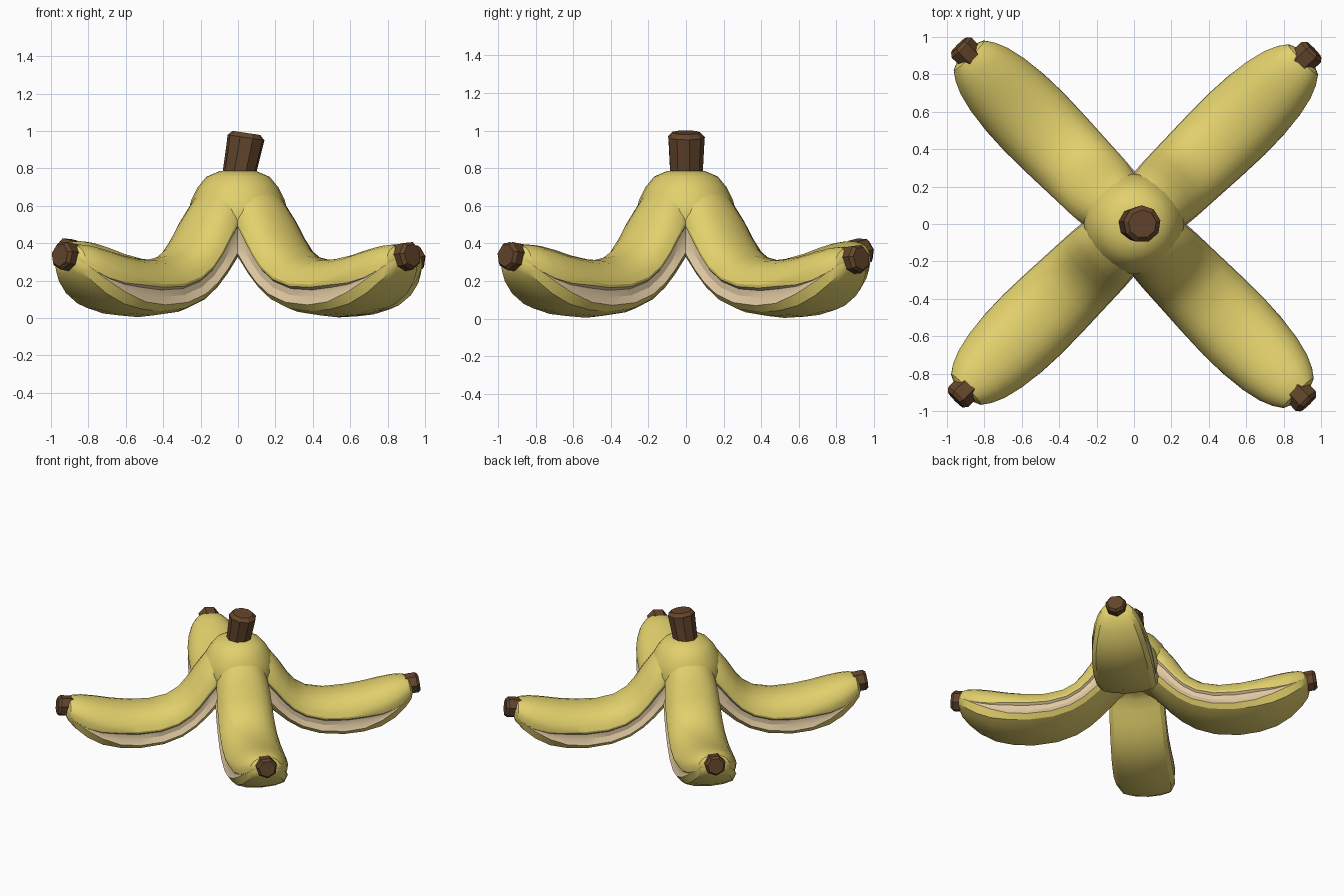
import bpy, bmesh, math
from mathutils import Vector, Matrix

cube = bpy.data.objects.get("Cube")
if cube:
    bpy.data.objects.remove(cube, do_unlink=True)


def make_material(name, rgb):
    mat = bpy.data.materials.new(name)
    mat.use_nodes = True
    color = (*rgb, 1.0)
    mat.diffuse_color = color
    bsdf = next(n for n in mat.node_tree.nodes if n.type == 'BSDF_PRINCIPLED')
    bsdf.inputs["Base Color"].default_value = color
    bsdf.inputs["Roughness"].default_value = 0.8
    return mat


YELLOW = make_material("peel_yellow", (0.76, 0.63, 0.15))
CREAM = make_material("inner_cream", (0.74, 0.58, 0.36))
BROWN = make_material("stalk_brown", (0.125, 0.06, 0.024))


def loft(name, rings, materials, slot_rule=None, matrix=None):
    """Skin a list of equal-sized rings, cap both ends and colour faces by rule."""
    bm = bmesh.new()
    loops = [[bm.verts.new(p) for p in ring] for ring in rings]
    count = len(rings[0])
    for row, (a, b) in enumerate(zip(loops, loops[1:])):
        for i in range(count):
            j = (i + 1) % count
            face = bm.faces.new((a[i], a[j], b[j], b[i]))
            if slot_rule:
                face.material_index = slot_rule(row, i)
    bm.faces.new(loops[0])
    bm.faces.new(loops[-1])
    if matrix:
        bm.transform(matrix)
    bmesh.ops.recalc_face_normals(bm, faces=bm.faces)
    mesh = bpy.data.meshes.new(name)
    bm.to_mesh(mesh)
    bm.free()
    for mat in materials:
        mesh.materials.append(mat)
    obj = bpy.data.objects.new(name, mesh)
    bpy.context.collection.objects.link(obj)
    bpy.ops.object.select_all(action='DESELECT')
    obj.select_set(True)
    bpy.context.view_layer.objects.active = obj
    bpy.ops.object.shade_smooth_by_angle(angle=math.radians(28))


def circle(center, radius, sides, u, v, phase=0.0):
    angles = [phase + math.tau * i / sides for i in range(sides)]
    return [center + radius * (math.cos(a) * u + math.sin(a) * v) for a in angles]


X, Y, Z = Vector((1, 0, 0)), Vector((0, 1, 0)), Vector((0, 0, 1))

# Leg side profile: upper (r, z), lower (r, z), half width
STATIONS = [
    (.02, .74, .0, .36, .13), (.15, .72, .06, .36, .17),
    (.235, .66, .12, .335, .19), (.31, .56, .18, .28, .2),
    (.37, .465, .25, .21, .205), (.43, .39, .33, .14, .208),
    (.52, .335, .43, .075, .212), (.65, .31, .57, .025, .218),
    (.8, .318, .75, .005, .222), (.93, .34, .9, .015, .217),
    (1.05, .37, 1.03, .045, .203), (1.15, .39, 1.14, .105, .178),
    (1.21, .395, 1.22, .175, .148), (1.25, .39, 1.27, .235, .115),
    (1.27, .37, 1.285, .275, .075),
]
# Half cross-section from the top ridge down: height fraction, width fraction
UPPER = [(1, 0), (.985, .28), (.93, .53), (.83, .76), (.68, .92), (.56, .99)]
LOWER = [(.1, .86), (.03, .52), (0, 0)]
# V-shaped groove between the upper and lower skin
BAND_MID, BAND_HALF = .36, .15
BAND = [(1, .98), (.7, .9), (-.1, .9), (-1, 1)]
BAND_END = 1.21


def leg_ring(station):
    upper, lower = Vector((station[0], 0, station[1])), Vector((station[2], 0, station[3]))
    width = station[4]
    # the cream groove narrows to a point near the tip
    open_amount = min(1, max(.03, (BAND_END - station[0]) / .3))
    band = [(BAND_MID + BAND_HALF * f * open_amount, .98 + (w - .98) * open_amount)
            for f, w in BAND]
    half = UPPER + band + LOWER
    right = [lower.lerp(upper, f) + Y * w * width for f, w in half]
    left = [Vector((p.x, -p.y, p.z)) for p in right[-2:0:-1]]
    return right + left


HALF_COUNT = len(UPPER) + len(BAND) + len(LOWER) - 1
FIRST = len(UPPER)
LAST = FIRST + len(BAND) - 1


def groove_slot(row, i):
    side = i if i < HALF_COUNT else 2 * HALF_COUNT - 1 - i
    return 1 if FIRST <= side < LAST and STATIONS[row][0] < BAND_END - .02 else 0


# Four splayed legs with a blunt brown end each: angle, tip lift
LEGS = {
    "back_left": (44.2, -.015), "back_right": (134.4, .02),
    "front_right": (224.6, 0), "front_left": (314.2, 0),
}
leg_rings = [leg_ring(s) for s in STATIONS]
tip_axis = Vector((1, 0, .12)).normalized()
tip_up = tip_axis.cross(Y)
tip_root = Vector((1.2, 0, .32))
TIP_STEPS = [(0, .065), (.04, .076), (.12, .078), (.14, .062)]
tip_rings = [circle(tip_root + tip_axis * d, r, 7, Y, tip_up, .3) for d, r in TIP_STEPS]

for label, (angle, lift) in LEGS.items():
    turn = Matrix.Rotation(math.radians(angle), 4, 'Z')

    def lifted(rings):
        return [[p + Z * lift * max(0, p.x - .7) / .6 for p in ring] for ring in rings]

    loft(label + "_peel", lifted(leg_rings), [YELLOW, CREAM], groove_slot, turn)
    loft(label + "_tip", lifted(tip_rings), [BROWN], None, turn)

# Rounded crown joining the legs
CROWN = [(.03, .79), (.1, .785), (.17, .755), (.215, .7), (.25, .63), (.268, .56),
         (.262, .5), (.2, .43), (.05, .4)]
loft("crown", [circle(Z * z, r, 24, X, Y) for r, z in CROWN], [YELLOW])

# Leaning stalk with a slanted, softened top
stalk_x = Vector((1, 0, -.15))
STALK = [(.0, .74, .088), (.01, .79, .09), (.035, .92, .097), (.043, .965, .1),
         (.045, .99, .075)]
loft("stalk", [circle(Vector((x, 0, z)), r, 9, stalk_x, Y, .2) for x, z, r in STALK], [BROWN])
